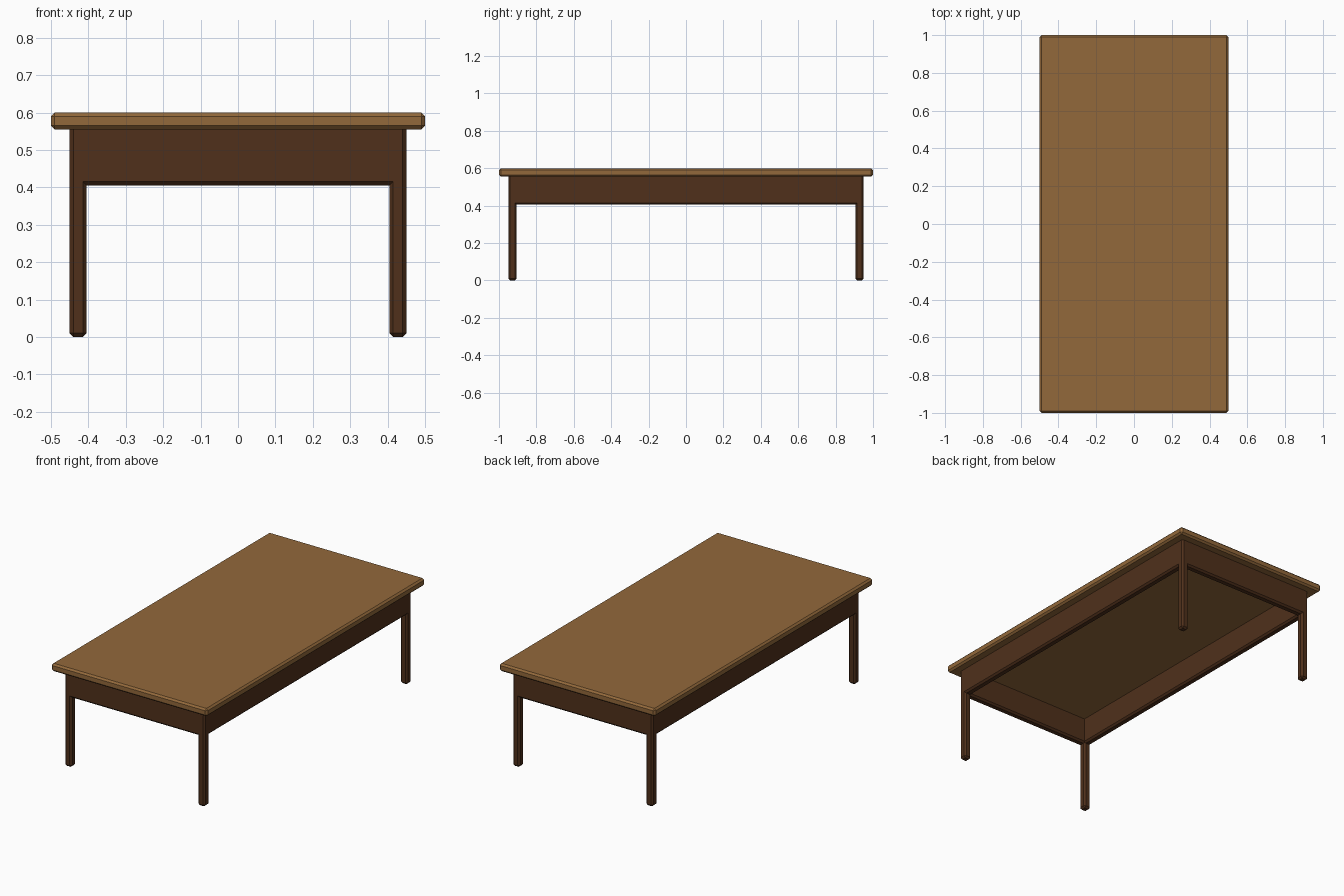
import bpy
import bmesh

if "Cube" in bpy.data.objects:
    bpy.data.objects.remove(bpy.data.objects["Cube"])

HX, HY = 0.45, 0.95              # outer half size of the base frame
T, C = 0.045, 0.01               # stock thickness, chamfer
Z_APRON, Z_BOARD, Z_TOP = 0.405, 0.555, 0.60


def material(name, color):
    m = bpy.data.materials.new(name)
    m.diffuse_color = (*color, 1)
    m.use_nodes = True
    m.node_tree.nodes["Principled BSDF"].inputs["Base Color"].default_value = m.diffuse_color
    return m


def finish(name, bm, mat):
    bmesh.ops.recalc_face_normals(bm, faces=bm.faces)
    me = bpy.data.meshes.new(name)
    bm.to_mesh(me)
    bm.free()
    me.materials.append(mat)
    ob = bpy.data.objects.new(name, me)
    bpy.context.collection.objects.link(ob)
    return ob


def chamfered_box(name, lo, hi, mat, keep=lambda e: True):
    bm = bmesh.new()
    bmesh.ops.create_cube(bm, size=1)
    for v in bm.verts:
        v.co = [a + (b - a) * (c + 0.5) for a, b, c in zip(lo, hi, v.co)]
    bmesh.ops.bevel(bm, geom=[e for e in bm.edges if keep(e)], offset=C,
                    segments=1, affect='EDGES')
    return finish(name, bm, mat)


light_wood = material("light wood", (0.29, 0.14, 0.043))
dark_wood = material("dark wood", (0.08, 0.03, 0.011))

# Table top
chamfered_box("table_top", (-0.5, -1, Z_BOARD), (0.5, 1, Z_TOP), light_wood)

# Four legs, flush with the apron and square where they join it
leg_top = Z_APRON + C
for sx, side in ((-1, "left"), (1, "right")):
    for sy, end in ((-1, "front"), (1, "back")):
        xs = sorted((sx * HX, sx * (HX - T)))
        ys = sorted((sy * HY, sy * (HY - T)))
        chamfered_box(f"{end}_{side}_leg", (xs[0], ys[0], 0),
                      (xs[1], ys[1], leg_top), dark_wood,
                      lambda e: min(v.co.z for v in e.verts) < leg_top - 0.001)

# Apron frame: (inset, height, corner cut) rings swept round the rectangle
bm = bmesh.new()
section = [(0, Z_BOARD, C), (0, Z_APRON + C, C), (C, Z_APRON, 0),
           (T - C, Z_APRON, 0), (T, Z_APRON + C, 0), (T, Z_BOARD, 0)]
rings = []
for inset, z, cut in section:
    x, y = HX - inset, HY - inset
    pts = [(x, y - cut), (x - cut, y), (cut - x, y), (-x, y - cut),
           (-x, cut - y), (cut - x, -y), (x - cut, -y), (x, cut - y)]
    rings.append([bm.verts.new((px, py, z)) for px, py in pts])
for a, b in zip(rings, rings[1:] + rings[:1]):
    for i in range(8):
        j = (i + 1) % 8
        bm.faces.new((a[i], a[j], b[j], b[i]))
bmesh.ops.remove_doubles(bm, verts=bm.verts, dist=1e-5)
finish("apron", bm, dark_wood)
